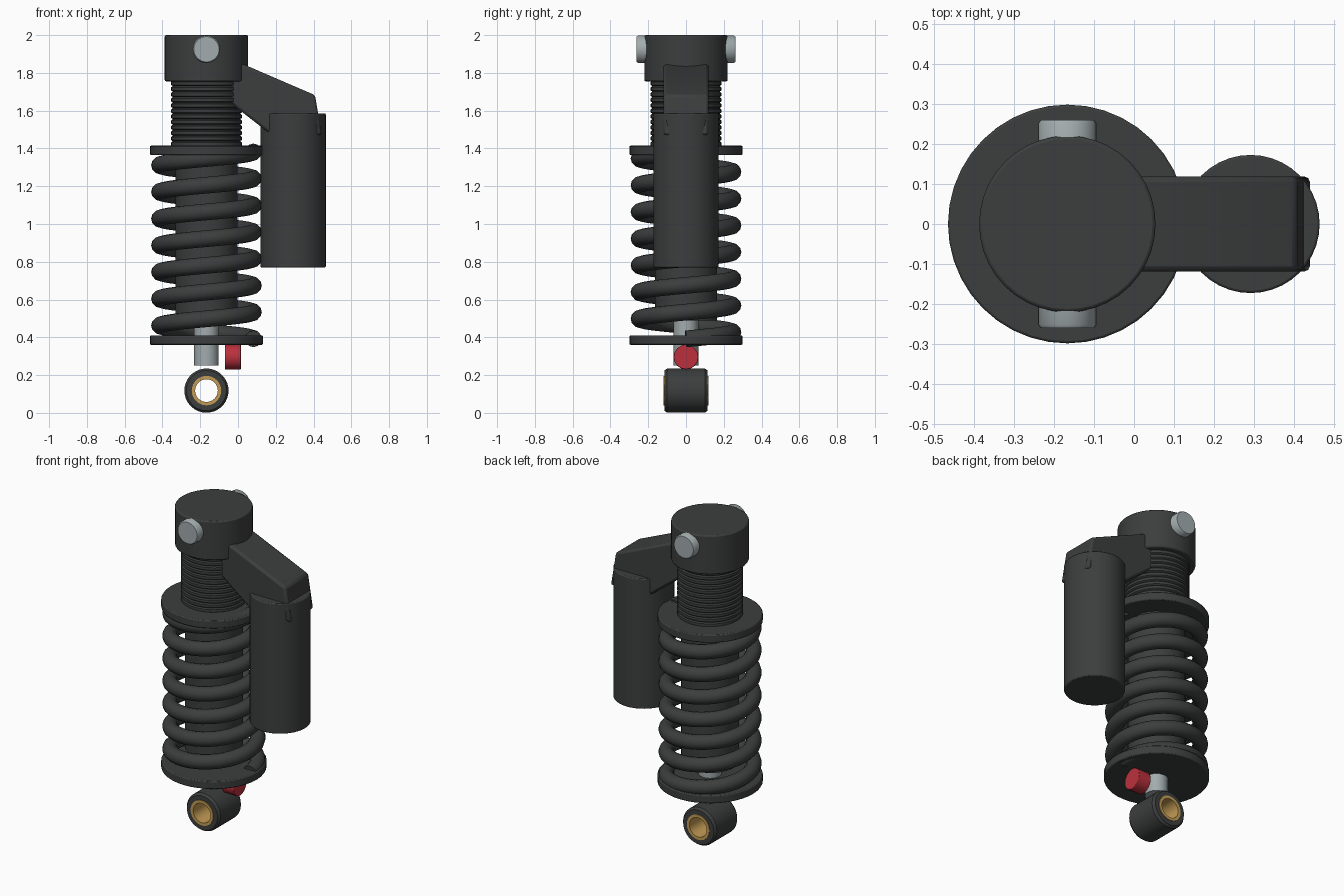
import bpy, bmesh, math
from mathutils import Matrix, Vector

if "Cube" in bpy.data.objects:
    bpy.data.objects.remove(bpy.data.objects["Cube"])

AX = -0.167          # x of the damper axis


def material(name, rgb):
    m = bpy.data.materials.new(name)
    m.diffuse_color = (*rgb, 1)
    m.use_nodes = True
    m.node_tree.nodes["Principled BSDF"].inputs["Base Color"].default_value = m.diffuse_color
    return m


DARK = material("dark_metal", (0.045, 0.048, 0.047))
STEEL = material("steel", (0.36, 0.41, 0.42))
RED = material("red_anodised", (0.5, 0.03, 0.045))
BRASS = material("brass", (0.55, 0.33, 0.09))


def finish(ob, mat, bevel=0, angle=35):
    ob.data.materials.append(mat)
    bpy.ops.object.select_all(action='DESELECT')
    bpy.context.view_layer.objects.active = ob
    ob.select_set(True)
    if bevel:
        b = ob.modifiers.new("bevel", 'BEVEL')
        b.width, b.segments, b.limit_method = bevel, 2, 'ANGLE'
        b.angle_limit = math.radians(40)
    bpy.ops.object.shade_smooth_by_angle(angle=math.radians(angle))
    return ob


def from_bmesh(name, bm, mat, bevel=0, angle=35):
    bmesh.ops.recalc_face_normals(bm, faces=bm.faces[:])
    me = bpy.data.meshes.new(name)
    bm.to_mesh(me)
    bm.free()
    ob = bpy.data.objects.new(name, me)
    bpy.context.collection.objects.link(ob)
    return finish(ob, mat, bevel, angle)


def lathe(name, profile, mat, loc, axis='Z', sides=40, loop=False, bevel=0):
    """Revolve (radius, height) points; loop=True gives a tube, else ends are capped."""
    bm = bmesh.new()
    turn = {'Z': Matrix(), 'X': Matrix.Rotation(math.pi / 2, 4, 'Y'),
            'Y': Matrix.Rotation(-math.pi / 2, 4, 'X')}[axis]
    place = Matrix.Translation(loc) @ turn
    rings = []
    for r, h in profile:
        rings.append([bm.verts.new(place @ Vector((r * math.cos(a), r * math.sin(a), h)))
                      for a in (2 * math.pi * i / sides for i in range(sides))])
    pairs = list(zip(rings, rings[1:]))
    if loop:
        pairs.append((rings[-1], rings[0]))
    else:
        bm.faces.new(rings[0])
        bm.faces.new(rings[-1])
    for a, b in pairs:
        for i in range(sides):
            j = (i + 1) % sides
            bm.faces.new((a[i], a[j], b[j], b[i]))
    return from_bmesh(name, bm, mat, bevel)


def cylinder(name, r, lo, hi, mat, loc, axis='Z', sides=40, bevel=0):
    return lathe(name, [(r, lo), (r, hi)], mat, loc, axis, sides, bevel=bevel)


# Damper body, shaft, spring seats and top cap
cylinder("damper_body", 0.165, 0.49, 1.45, DARK, (AX, 0, 0))
cylinder("damper_shaft", 0.065, 0.25, 0.60, STEEL, (AX, 0, 0), sides=32)
cylinder("lower_spring_seat", 0.299, 0.36, 0.41, DARK, (AX, 0, 0), bevel=0.006)
cylinder("upper_spring_seat", 0.299, 1.365, 1.415, DARK, (AX, 0, 0), bevel=0.006)
cylinder("top_cap", 0.221, 1.755, 2.0, DARK, (AX, 0, 0), bevel=0.008)

# Threaded collar: stacked ridges
thread, ridges, z0, z1 = [], 12, 1.41, 1.76
step = (z1 - z0) / ridges
for i in range(ridges):
    z = z0 + i * step
    thread += [(0.179, z), (0.187, z + 0.2 * step), (0.187, z + 0.75 * step), (0.179, z + 0.95 * step)]
lathe("threaded_collar", thread, DARK, (AX, 0, 0))

# Coil spring: seven right-handed turns
turns, per_turn = 7, 36
n = turns * per_turn
curve = bpy.data.curves.new("coil_spring", 'CURVE')
curve.dimensions = '3D'
curve.bevel_depth, curve.bevel_resolution, curve.use_fill_caps = 0.044, 4, True
curve.twist_mode = 'Z_UP'
spline = curve.splines.new('POLY')
spline.points.add(n)
for i, p in enumerate(spline.points):
    a = 2 * math.pi * i / per_turn
    p.co = (AX + 0.249 * math.cos(a), 0.249 * math.sin(a), 0.392 + 0.99 * i / n, 1)
spring = bpy.data.objects.new("coil_spring", curve)
bpy.context.collection.objects.link(spring)
bpy.context.view_layer.objects.active = spring
spring.select_set(True)
bpy.ops.object.convert(target='MESH')
finish(bpy.context.view_layer.objects.active, DARK, angle=50)

# Mounting pins on both sides of the cap
for side, name in ((-1, "front_pin"), (1, "back_pin")):
    lathe(name, [(0.073, side * 0.15), (0.073, side * 0.252), (0.067, side * 0.261)],
          STEEL, (AX, 0, 1.925), 'Y', 32)

# Lower eye with brass bushing
lathe("lower_eye", [(0.075, -0.115), (0.106, -0.115), (0.117, -0.1),
                    (0.117, 0.1), (0.106, 0.115), (0.075, 0.115)],
      DARK, (AX, 0, 0.118), 'Y', 36, loop=True)
lathe("eye_bushing", [(0.06, -0.119), (0.078, -0.119), (0.078, 0.119), (0.06, 0.119)],
      BRASS, (AX, 0, 0.118), 'Y', 32, loop=True)

# Red adjuster knob under the lower seat
cylinder("adjuster_knob", 0.066, -0.07, 0.015, RED, (0, 0, 0.296), 'X', 16, bevel=0.003)

# Side reservoir
cylinder("reservoir", 0.173, 0.77, 1.585, DARK, (0.292, 0, 0), bevel=0.006)

# Bridge: extruded side profile joining cap and reservoir
outline = [(-0.10, 1.845), (-0.10, 1.69), (-0.02, 1.625), (0.16, 1.485),
           (0.443, 1.47), (0.408, 1.682), (0.03, 1.845)]
bm = bmesh.new()
face = bm.faces.new([bm.verts.new((x, -0.119, z)) for x, z in outline])
ext = bmesh.ops.extrude_face_region(bm, geom=[face])
bmesh.ops.translate(bm, vec=(0, 0.238, 0),
                    verts=[v for v in ext["geom"] if isinstance(v, bmesh.types.BMVert)])
from_bmesh("bridge", bm, DARK, bevel=0.014)
